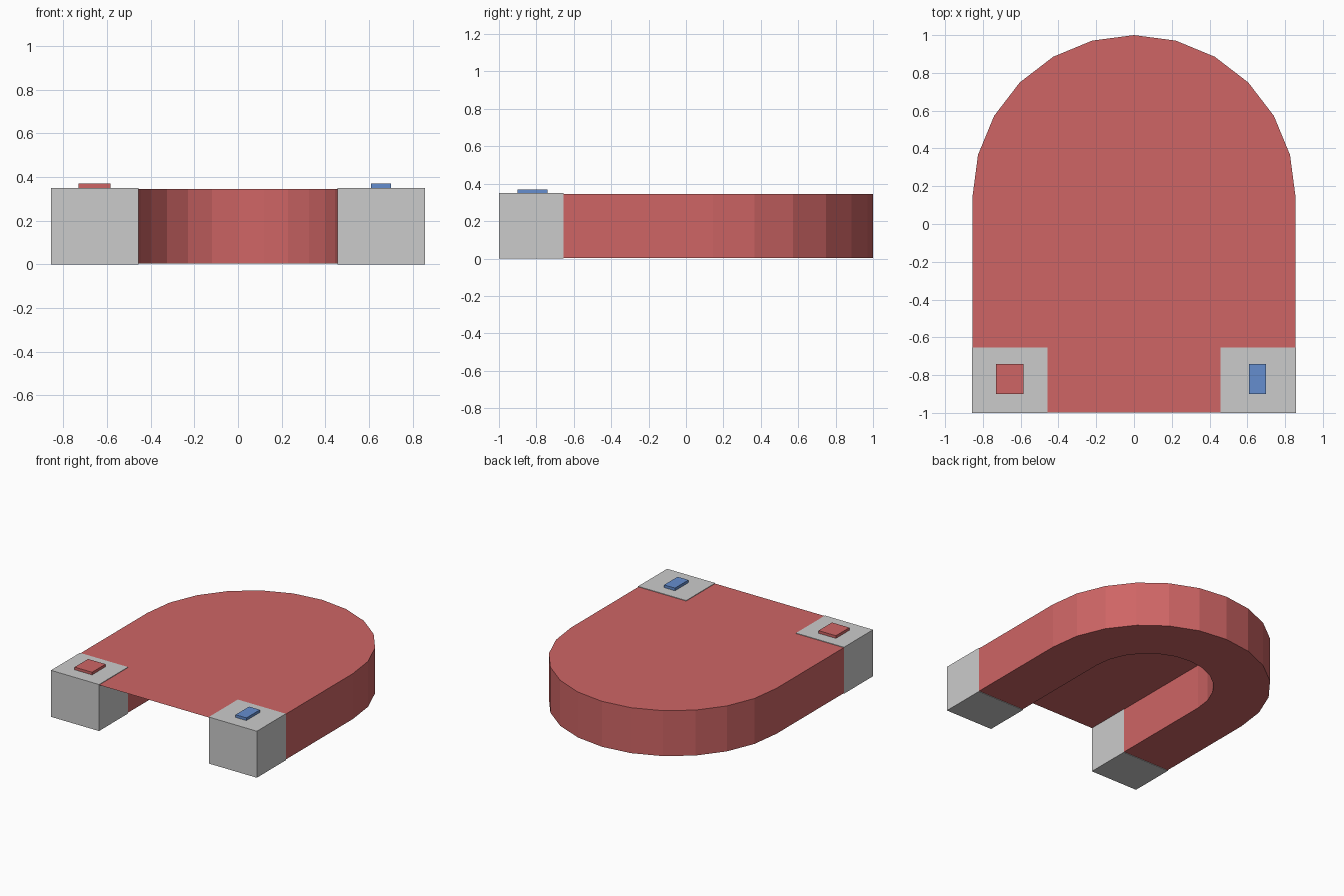
import bpy, bmesh
from math import cos, sin, pi

if "Cube" in bpy.data.objects:
    bpy.data.objects.remove(bpy.data.objects["Cube"])

CY, R_OUT, R_IN = 0.145, 0.855, 0.46   # bend centre, outer and inner radius
Z0, Z1, SEG = 0.004, 0.346, 12


def material(name, rgb):
    m = bpy.data.materials.new(name)
    m.diffuse_color = (*rgb, 1)
    m.use_nodes = True
    m.node_tree.nodes["Principled BSDF"].inputs["Base Color"].default_value = m.diffuse_color
    return m


red = material("red", (0.62, 0.13, 0.13))
blue = material("blue", (0.13, 0.27, 0.62))


def finish(name, bm, mat=None):
    bmesh.ops.recalc_face_normals(bm, faces=bm.faces)
    me = bpy.data.meshes.new(name)
    bm.to_mesh(me)
    bm.free()
    ob = bpy.data.objects.new(name, me)
    bpy.context.collection.objects.link(ob)
    if mat:
        me.materials.append(mat)
    return ob


def box(name, lo, hi, mat=None):
    bm = bmesh.new()
    bmesh.ops.create_cube(bm, size=1)
    for v in bm.verts:
        for i in range(3):
            v.co[i] = lo[i] if v.co[i] < 0 else hi[i]
    return finish(name, bm, mat)


def u_path(r):
    arc = [(r * cos(pi * i / SEG), CY + r * sin(pi * i / SEG)) for i in range(SEG + 1)]
    return [(r, -0.999)] + arc + [(-r, -0.999)]


# Horseshoe body: U-shaped walls and underside, top sheet spans the whole outline
bm = bmesh.new()
ring = lambda r, z: [bm.verts.new((x, y, z)) for x, y in u_path(r)]
ob_, ot = ring(R_OUT, Z0), ring(R_OUT, Z1)
ib, it = ring(R_IN, Z0), ring(R_IN, Z1)
for i in range(len(ob_) - 1):
    for a, b in ((ob_, ot), (ib, it), (ob_, ib)):
        bm.faces.new((a[i], a[i + 1], b[i + 1], b[i]))
for i in (0, -1):
    bm.faces.new((ob_[i], ot[i], it[i], ib[i]))
bm.faces.new(ot + [it[-1], it[0]])
finish("horseshoe_body", bm, red)

# Bare metal pole tips
box("left_pole_tip", (-0.857, -1, 0), (-0.457, -0.655, 0.35))
box("right_pole_tip", (0.457, -1, 0), (0.857, -0.655, 0.35))

# Plain raised colour markers on the tips
box("left_pole_marker", (-0.73, -0.90, 0.345), (-0.585, -0.74, 0.37), red)
box("right_pole_marker", (0.61, -0.90, 0.345), (0.70, -0.74, 0.37), blue)
